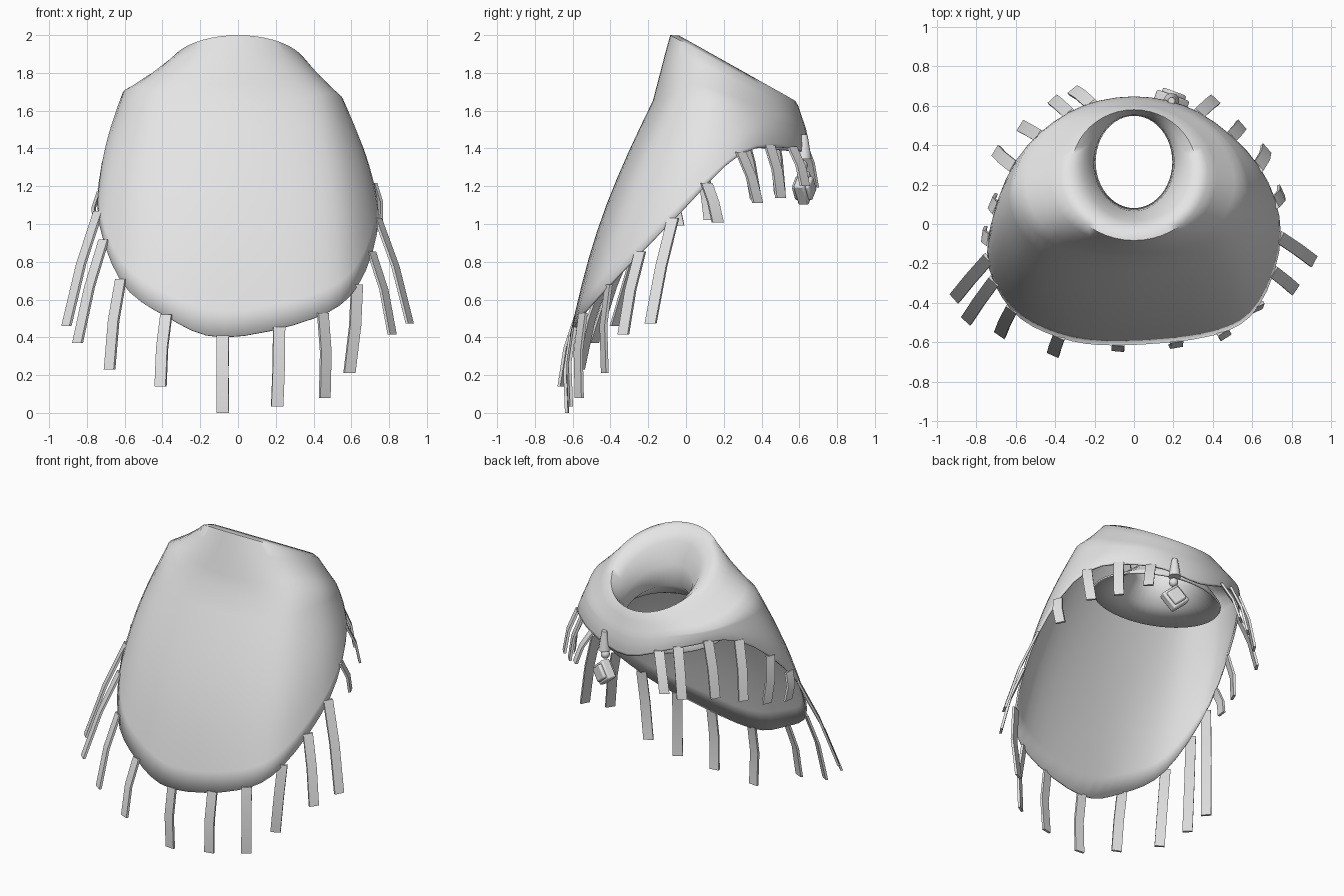
import bpy, bmesh, math
from mathutils import Vector, Matrix

old = bpy.data.objects.get("Cube")
if old:
    bpy.data.objects.remove(old, do_unlink=True)

grey = bpy.data.materials.new("light_grey_cloth")
grey.use_nodes = True
COLOUR = (0.78, 0.78, 0.78, 1)
grey.diffuse_color = COLOUR
grey.node_tree.nodes["Principled BSDF"].inputs["Base Color"].default_value = COLOUR

STATIONS = 12
STEPS = 4
AROUND = STATIONS * STEPS


def make_object(name, bm, angle=40):
    bmesh.ops.recalc_face_normals(bm, faces=bm.faces)
    mesh = bpy.data.meshes.new(name)
    bm.to_mesh(mesh)
    bm.free()
    mesh.materials.append(grey)
    obj = bpy.data.objects.new(name, mesh)
    bpy.context.collection.objects.link(obj)
    bpy.ops.object.select_all(action='DESELECT')
    obj.select_set(True)
    bpy.context.view_layer.objects.active = obj
    bpy.ops.object.shade_smooth_by_angle(angle=math.radians(angle))
    return obj


def around(points, t):
    """Smooth closed curve through the stations."""
    i, f = int(math.floor(t)), t - math.floor(t)
    a, b, c, d = (Vector(points[(i + k) % len(points)]) for k in (-1, 0, 1, 2))
    return b + 0.5 * f * (c - a + f * (2 * a - 5 * b + 4 * c - d + f * (3 * (b - c) + d - a)))


def collar(rx, ry, cy, sink_front, sink_back):
    """Tilted oval ring, from the front round by the left side."""
    ring = []
    for i in range(AROUND):
        a = 2 * math.pi * i / AROUND
        y = cy - ry * math.cos(a)
        back = (1 - math.cos(a)) / 2
        sink = sink_front + (sink_back - sink_front) * back
        ring.append(Vector((rx * math.sin(a), y, 1.97 - 0.56 * y - sink)))
    return ring


# Hem and shoulder lines, starting at the front
HEM = [(-.08, -.61, .4), (.4, -.56, .5), (.63, -.41, .67), (.74, -.05, 1.04),
       (.63, .29, 1.37), (.33, .56, 1.4), (0, .64, 1.36), (-.33, .56, 1.47),
       (-.61, .29, 1.49), (-.74, -.14, 1.1), (-.62, -.43, .7), (-.38, -.57, .51)]
half = [(0, -.17, 1.65), (.3, -.13, 1.65), (.47, -.02, 1.69), (.55, .17, 1.66),
        (.49, .38, 1.58), (.3, .55, 1.54), (0, .63, 1.5)]
SHOULDER = half + [(-1.1 * x, y, z + .06 * abs(x)) for x, y, z in half[-2:0:-1]]

hem = [around(HEM, i / STEPS) for i in range(AROUND)]
shoulder = [around(SHOULDER, i / STEPS) for i in range(AROUND)]

# Draped cloth: inner flare, folded-in collar, rounded rim, shoulders, then body to the hem
rim = collar(.37, .335, .255, .02, .02)
rings = [collar(.43, .36, .22, .58, .26), collar(.3, .29, .28, .44, .21),
         collar(.2, .24, .315, .3, .16), collar(.21, .25, .31, .17, .1),
         collar(.26, .28, .29, .06, .04), collar(.32, .31, .27, 0, 0), rim]
for k in (.25, .5, .75):
    rings.append([r.lerp(s, k) for r, s in zip(rim, shoulder)])
ROWS = 9
for row in range(ROWS + 1):
    k = row / ROWS
    ring = []
    for s, h in zip(shoulder, hem):
        out = Vector((s.x + h.x, s.y + h.y - .4, 0)).normalized()
        ring.append(s.lerp(h, k) + out * (s - h).length * .04 * math.sin(math.pi * k))
    rings.append(ring)

bm = bmesh.new()
grid = [[bm.verts.new(p) for p in ring] for ring in rings]
for upper, lower in zip(grid, grid[1:]):
    for i in range(AROUND):
        j = (i + 1) % AROUND
        bm.faces.new((upper[i], lower[i], lower[j], upper[j]))
cloth = make_object("draped_cloth", bm, 60)
thick = cloth.modifiers.new("thickness", 'SOLIDIFY')
thick.thickness = .012
thick.offset = 0

# Fringe: place along the hem, sideways and depth shift of the tip, drop
FRINGE = [(0, 0, -.02, .4), (.6, -.01, -.02, .41), (1.15, .01, -.02, .44), (2, -.04, -.02, .46),
          (2.5, .11, -.09, .43), (2.95, .17, -.12, .55), (3.45, .03, .06, .2), (4, .04, .09, .26),
          (4.5, .05, .06, .27), (5, .08, .07, .2), (6.65, -.09, .07, .24), (7, -.08, .07, .31),
          (7.5, -.09, .05, .35), (8, -.09, .08, .36), (8.5, -.01, .05, .3), (8.85, -.02, .04, .17),
          (9.1, -.17, -.2, .6), (9.45, -.14, -.2, .54), (10, -.06, -.13, .47), (11, -.03, -.09, .37)]


def fringe_strip(bm, t, dx, dy, drop):
    top = around(HEM, t)
    radial = Vector((top.x, top.y - .1, 0)).normalized()
    out = (radial * .1 + Vector((dx, dy, 0))).normalized()
    tip = top + Vector((dx, dy, -drop))
    middle = top.lerp(tip, .45) + out * .02
    side = Vector((-out.y, out.x, 0)) * .032
    depth = out * .008
    loops = []
    for p in (top + Vector((0, 0, .01)), middle, tip):
        loops.append([bm.verts.new(p + side * a + depth * b)
                      for a, b in ((-1, -1), (1, -1), (1, 1), (-1, 1))])
    for u, v in zip(loops, loops[1:]):
        for i in range(4):
            bm.faces.new((u[i], u[i - 1], v[i - 1], v[i]))
    bm.faces.new(loops[0])
    bm.faces.new(loops[-1])


bm = bmesh.new()
for strip in FRINGE:
    fringe_strip(bm, *strip)
make_object("fringe", bm, 30)

# Hanging charm: cone cap, bead and bevelled diamond block
X = .19
bm = bmesh.new()
bmesh.ops.create_cone(bm, cap_ends=True, segments=10, radius1=.04, radius2=.018, depth=.13,
                      matrix=Matrix.Translation((X, .625, 1.41)))
make_object("charm_cap", bm)

bm = bmesh.new()
bmesh.ops.create_uvsphere(bm, u_segments=10, v_segments=6, radius=.03,
                          matrix=Matrix.Translation((X, .615, 1.31)))
make_object("charm_bead", bm, 60)

turn = Matrix.Rotation(math.radians(-20), 4, 'Z') @ Matrix.Rotation(math.radians(40), 4, 'Y')
for name, width, depth in (("charm_block", .13, .06), ("charm_core", .095, .1)):
    bm = bmesh.new()
    size = Matrix.Diagonal((width, depth, width, 1))
    bmesh.ops.create_cube(bm, size=1, matrix=Matrix.Translation((X, .625, 1.19)) @ turn @ size)
    block = make_object(name, bm, 30)
    bevel = block.modifiers.new("soft_edges", 'BEVEL')
    bevel.width = .01
    bevel.segments = 2
